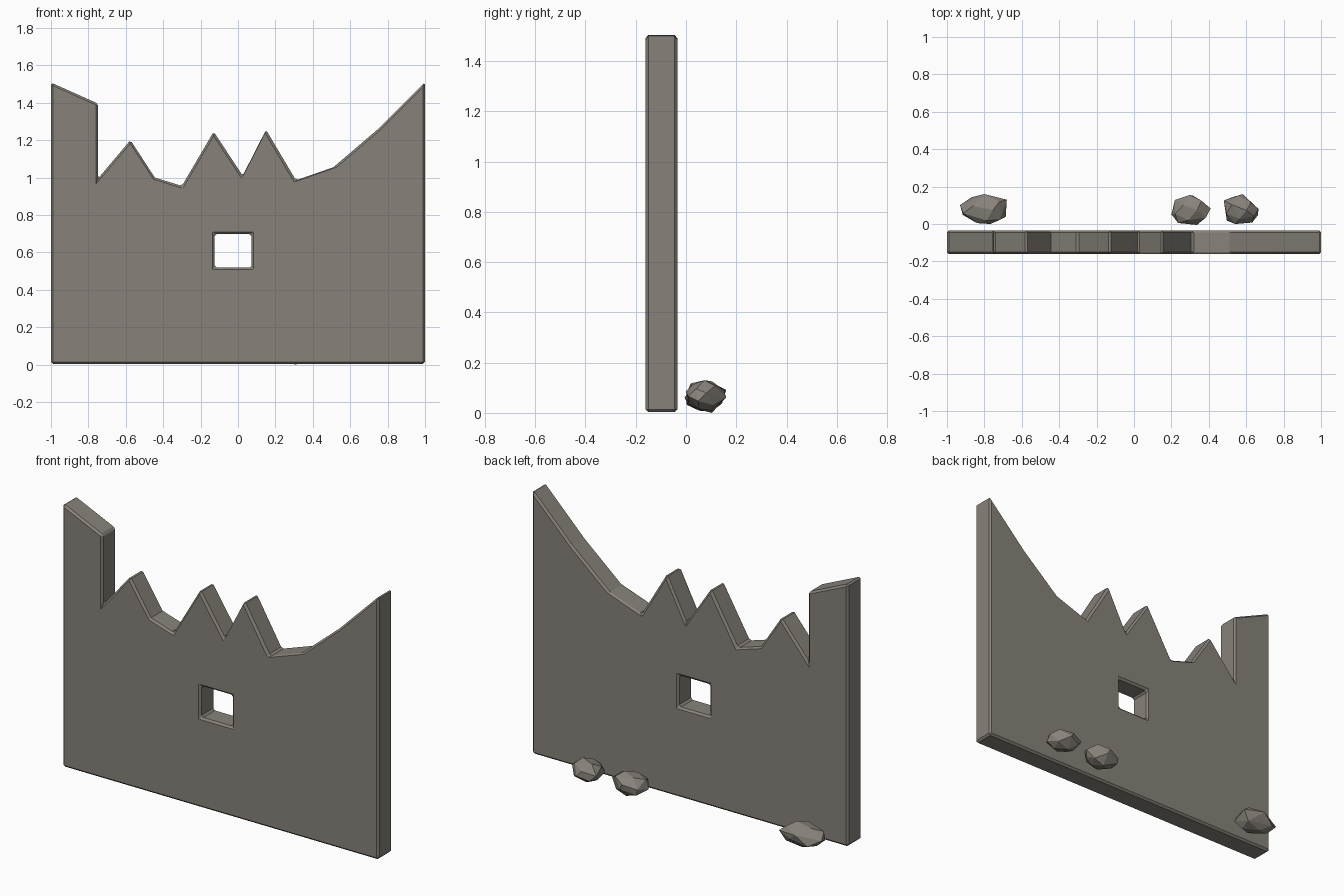
import bpy, bmesh, math, random
from mathutils import Vector

if "Cube" in bpy.data.objects:
    bpy.data.objects.remove(bpy.data.objects["Cube"])

# Dark warm stone
stone = bpy.data.materials.new("stone")
stone.diffuse_color = (0.245, 0.225, 0.195, 1)
stone.use_nodes = True
stone.node_tree.nodes["Principled BSDF"].inputs["Base Color"].default_value = stone.diffuse_color


def add_object(name, bm):
    bmesh.ops.recalc_face_normals(bm, faces=bm.faces)
    me = bpy.data.meshes.new(name)
    bm.to_mesh(me)
    bm.free()
    me.materials.append(stone)
    ob = bpy.data.objects.new(name, me)
    bpy.context.collection.objects.link(ob)
    return ob


def slab(name, profile, y0, y1):
    """Extrude an x-z outline from y0 to y1."""
    bm = bmesh.new()
    face = bm.faces.new([bm.verts.new((x, y0, z)) for x, z in profile])
    ext = bmesh.ops.extrude_face_region(bm, geom=[face])["geom"]
    for v in ext:
        if isinstance(v, bmesh.types.BMVert):
            v.co.y = y1
    return add_object(name, bm)


def rock(name, lo, hi, seed, count=20):
    """Faceted stone: hull of jittered sphere points fitted to a box."""
    rng = random.Random(seed)
    pts = []
    for i in range(count):
        z = 1 - 2 * (i + 0.5) / count
        a = i * 2.39996 + rng.uniform(-0.3, 0.3)
        r = math.sqrt(1 - z * z)
        pts.append(Vector((r * math.cos(a), r * math.sin(a), z)) * rng.uniform(0.9, 1.08))
    mn = [min(p[k] for p in pts) for k in range(3)]
    mx = [max(p[k] for p in pts) for k in range(3)]
    bm = bmesh.new()
    for p in pts:
        bm.verts.new([lo[k] + (p[k] - mn[k]) / (mx[k] - mn[k]) * (hi[k] - lo[k]) for k in range(3)])
    bmesh.ops.convex_hull(bm, input=bm.verts)
    loose = [v for v in bm.verts if not v.link_faces]
    bmesh.ops.delete(bm, geom=loose, context='VERTS')
    return add_object(name, bm)


# Ruined wall with broken top edge
outline = [(-1, 0.003), (1, 0.003), (1, 1.51), (0.75, 1.26), (0.51, 1.055),
           (0.31, 0.985), (0.15, 1.255), (0.025, 1.01), (-0.13, 1.245),
           (-0.30, 0.955), (-0.445, 1.0), (-0.575, 1.20), (-0.748, 0.995),
           (-0.748, 1.395), (-1, 1.508)]
wall = slab("ruined_wall", outline, -0.161, -0.034)

# Window opening
window = slab("window_cutter", [(-0.125, 0.518), (0.073, 0.518), (0.073, 0.697), (-0.125, 0.697)], -0.3, 0.1)
window.hide_render = True
window.hide_viewport = True
cut = wall.modifiers.new("window", 'BOOLEAN')
cut.object = window
cut.operation = 'DIFFERENCE'
cut.solver = 'EXACT'

# Worn edges
bev = wall.modifiers.new("worn_edges", 'BEVEL')
bev.width = 0.011
bev.segments = 1
bev.limit_method = 'ANGLE'
bev.angle_limit = math.radians(50)

# Fallen stones behind the wall
stones = [((-0.93, 0.00, 0.005), (-0.68, 0.16, 0.13)),
          ((0.20, -0.005, 0.00), (0.41, 0.155, 0.125)),
          ((0.48, 0.00, 0.01), (0.665, 0.16, 0.13))]
for i, (lo, hi) in enumerate(stones):
    rock(f"fallen_stone_{i + 1}", lo, hi, seed=11 + i)
